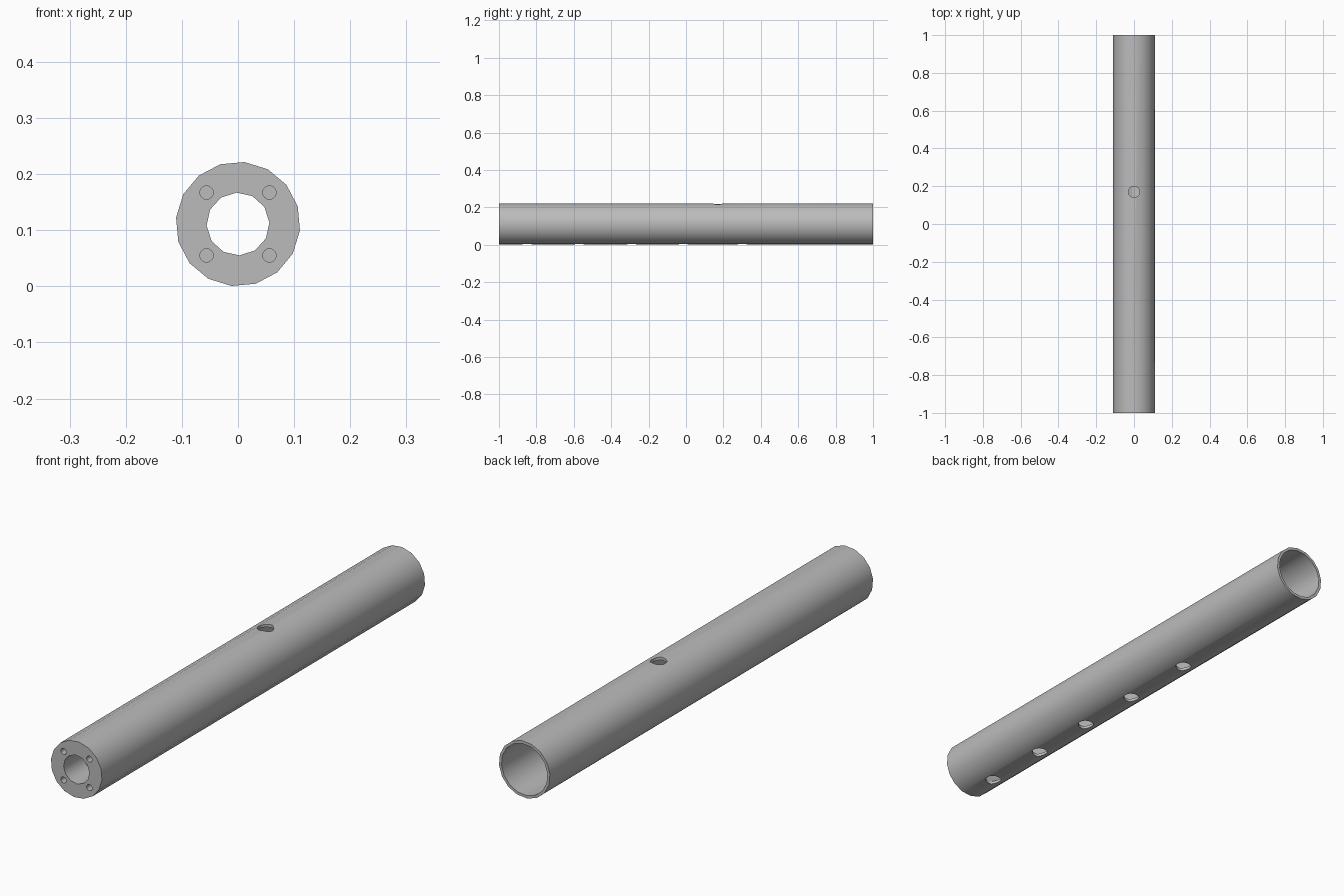
import bpy
import math

cube = bpy.data.objects.get("Cube")
if cube:
    bpy.data.objects.remove(cube, do_unlink=True)

R = 0.111          # outer radius, also the height of the axis
BORE = 0.1         # wide bore open at the back
CAP = 0.12         # thickness of the front end wall
PHASE = math.radians(16.5)

grey = bpy.data.materials.new("plain grey")
grey.use_nodes = True
colour = (0.5, 0.5, 0.5, 1)
grey.diffuse_color = colour
grey.node_tree.nodes["Principled BSDF"].inputs["Base Color"].default_value = colour


def rod(name, radius, sides, y0, y1, x=0, z=R, phase=0):
    """Cylinder lying along y."""
    bpy.ops.mesh.primitive_cylinder_add(
        vertices=sides, radius=radius, depth=y1 - y0,
        location=(x, (y0 + y1) / 2, z), rotation=(math.pi / 2, 0, 0))
    ob = bpy.context.object
    ob.name = name
    # turn the facets about the rod's own axis
    for v in ob.data.vertices:
        c, s = math.cos(phase), math.sin(phase)
        v.co.x, v.co.y = v.co.x * c - v.co.y * s, v.co.x * s + v.co.y * c
    return ob


def upright(name, radius, y, z0, z1):
    """Cylinder standing along z."""
    bpy.ops.mesh.primitive_cylinder_add(
        vertices=16, radius=radius, depth=z1 - z0, location=(0, y, (z0 + z1) / 2))
    ob = bpy.context.object
    ob.name = name
    return ob


# Tube body; its first vertex sits at +z, so sixteen sides keep the same phase
tube = rod("tube", R, 16, -1, 1, phase=PHASE)
tube.data.materials.append(grey)

# Wide bore from the back, narrow opening through the front wall
cutters = [
    rod("bore_cutter", BORE, 16, -1 + CAP, 1.1, phase=PHASE),
    rod("front_opening_cutter", 0.056, 12, -1.1, -1 + CAP + 0.05, phase=math.radians(3)),
]

# Four blind screw holes in the front wall
for sx in (-1, 1):
    for sz in (-1, 1):
        cutters.append(rod("screw_hole_cutter", 0.012, 16, -1.1, -0.93,
                           x=sx * 0.056, z=R + sz * 0.056))

# One hole on top, a row of five underneath
cutters.append(upright("top_hole_cutter", 0.03, 0.17, R, 0.3))
for y in (-0.85, -0.57, -0.29, -0.015, 0.3):
    cutters.append(upright("bottom_hole_cutter", 0.03, y, -0.1, 0.06))

for cutter in cutters:
    cutter.hide_render = True
    mod = tube.modifiers.new(cutter.name, "BOOLEAN")
    mod.operation = "DIFFERENCE"
    mod.solver = "EXACT"
    mod.object = cutter

bpy.ops.object.select_all(action="DESELECT")
tube.select_set(True)
bpy.context.view_layer.objects.active = tube
for name in [m.name for m in tube.modifiers]:
    bpy.ops.object.modifier_apply(modifier=name)
for cutter in cutters:
    bpy.data.objects.remove(cutter, do_unlink=True)

# Smooth round walls, crisp rims
tube.data.materials.clear()
tube.data.materials.append(grey)
for p in tube.data.polygons:
    p.material_index = 0
bpy.ops.object.shade_smooth_by_angle(angle=math.radians(35))
